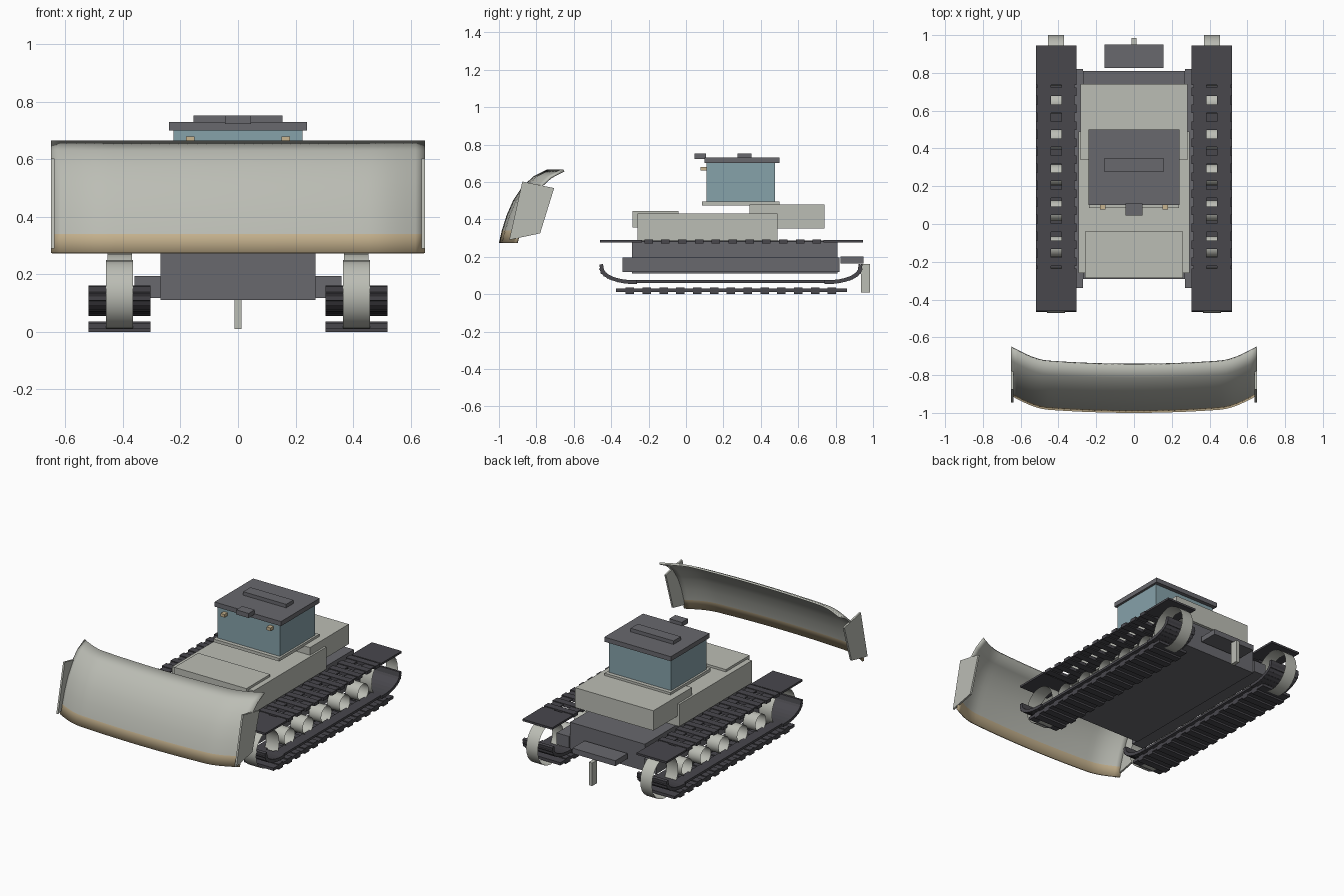
import bpy, bmesh, math
from mathutils import Vector

if "Cube" in bpy.data.objects:
    bpy.data.objects.remove(bpy.data.objects["Cube"], do_unlink=True)


def material(name, rgb):
    m = bpy.data.materials.new(name)
    m.use_nodes = True
    m.diffuse_color = (*rgb, 1)
    m.node_tree.nodes["Principled BSDF"].inputs["Base Color"].default_value = (*rgb, 1)
    return m


LIGHT = material("pale_grey", (0.50, 0.51, 0.46))
DARK = material("steel_grey", (0.14, 0.14, 0.155))
TRACK = material("track_black", (0.065, 0.063, 0.073))
GLASS = material("blue_glass", (0.24, 0.36, 0.40))
TAN = material("edge_tan", (0.58, 0.46, 0.28))


def finish(name, bm, *mats):
    me = bpy.data.meshes.new(name)
    bm.to_mesh(me)
    bm.free()
    for m in mats:
        me.materials.append(m)
    ob = bpy.data.objects.new(name, me)
    bpy.context.collection.objects.link(ob)
    return ob


def add_box(bm, x, y, z):
    """Box from three (low, high) ranges."""
    vs = bmesh.ops.create_cube(bm, size=1)["verts"]
    for v in vs:
        v.co = [(a + b) / 2 + c * (b - a) for c, (a, b) in zip(v.co, (x, y, z))]
    return vs


def box(name, x, y, z, mat):
    bm = bmesh.new()
    add_box(bm, x, y, z)
    return finish(name, bm, mat)


def ring(name, x, y, z, r, width):
    """Open drum with its axle along x."""
    bpy.ops.mesh.primitive_cylinder_add(vertices=24, radius=r, depth=width, end_fill_type='NOTHING',
                                        location=(x, y, z), rotation=(0, math.pi / 2, 0))
    ob = bpy.context.object
    ob.name = name
    ob.data.materials.append(LIGHT)
    bpy.ops.object.shade_smooth()


def sym(w):
    return (-w, w)


# Hull, body and cab
box("hull", sym(0.27), (-0.29, 0.81), (0.11, 0.285), DARK)
box("body", sym(0.295), (-0.26, 0.49), (0.285, 0.43), LIGHT)
box("front_cover", sym(0.26), (-0.285, -0.04), (0.355, 0.445), LIGHT)
box("engine_box", sym(0.282), (0.34, 0.74), (0.35, 0.48), LIGHT)
box("cab_base", sym(0.238), (0.085, 0.50), (0.475, 0.495), LIGHT)
box("cab_glass", sym(0.225), (0.11, 0.475), (0.495, 0.705), GLASS)
box("cab_roof", sym(0.24), (0.10, 0.50), (0.70, 0.73), DARK)
box("roof_hatch", sym(0.155), (0.275, 0.35), (0.73, 0.753), DARK)
box("roof_sensor", sym(0.045), (0.045, 0.108), (0.722, 0.752), DARK)
box("rear_hitch", sym(0.155), (0.825, 0.95), (0.165, 0.20), DARK)
box("tow_pin", sym(0.012), (0.935, 0.985), (0.01, 0.16), LIGHT)


def shoe_arc(bm, x, cy, cz, ry, rz, side):
    """Tilted shoes sweeping under one end wheel."""
    for i in range(8):
        a = math.radians(4 + i * 12)
        t = math.atan2(rz * math.cos(a), ry * math.sin(a)) * side
        vs = add_box(bm, x, (-0.025, 0.025), (-0.01, 0.01))
        for v in vs:
            yy, zz = v.co.y, v.co.z
            v.co.y = cy + side * ry * math.cos(a) + yy * math.cos(t) - zz * math.sin(t)
            v.co.z = cz - rz * math.sin(a) + yy * math.sin(t) + zz * math.cos(t)


for side, s in (("left", 1), ("right", -1)):
    def span(a, b):
        return tuple(sorted((s * a, s * b)))

    wide = span(0.305, 0.52)
    # Upper run: end plates, two rails and spaced shoes
    bm = bmesh.new()
    for y in ((-0.46, -0.235), (0.735, 0.945)):
        add_box(bm, wide, y, (0.277, 0.29))
    for a in (0.315, 0.44):
        add_box(bm, span(a, a + 0.07), (-0.24, 0.74), (0.279, 0.288))
    for i in range(11):
        y = -0.20 + 0.09 * i
        add_box(bm, wide, (y - 0.023, y + 0.023), (0.272, 0.293))
    finish(side + "_upper_track", bm, TRACK)

    # Lower run: ground plate with cleats, and a chain rail above it
    bm = bmesh.new()
    add_box(bm, wide, (-0.375, 0.86), (0.012, 0.03))
    for i in range(13):
        y = -0.30 + 0.09 * i
        add_box(bm, wide, (y - 0.023, y + 0.023), (0.0, 0.036))
    for a in (0.315, 0.44):
        add_box(bm, span(a, a + 0.07), (-0.30, 0.78), (0.06, 0.075))
    shoe_arc(bm, wide, -0.28, 0.14, 0.17, 0.075, -1)
    shoe_arc(bm, wide, 0.76, 0.14, 0.17, 0.075, 1)
    finish(side + "_lower_track", bm, TRACK)

    # Side frame and wheels
    box(side + "_track_frame", span(0.27, 0.36), (-0.34, 0.82), (0.118, 0.195), DARK)
    ring(side + "_front_idler", s * 0.412, -0.35, 0.13, 0.12, 0.095)
    ring(side + "_rear_sprocket", s * 0.412, 0.865, 0.14, 0.135, 0.085)
    for i in range(5):
        ring(side + "_roller", s * 0.412, -0.12 + 0.19 * i, 0.12, 0.055, 0.09)

    # Push arm stub and cab lamp
    d = Vector((s * 0.045, -0.05, -0.01))
    bpy.ops.mesh.primitive_cylinder_add(vertices=12, radius=0.018, depth=d.length,
                                        location=(s * 0.29, -0.265, 0.157),
                                        rotation=d.to_track_quat('Z', 'Y').to_euler())
    arm = bpy.context.object
    arm.name = side + "_push_arm"
    arm.data.materials.append(LIGHT)
    bpy.ops.object.shade_smooth_by_angle()
    box(side + "_lamp", span(0.152, 0.18), (0.078, 0.11), (0.66, 0.68), TAN)

    # Blade end plate
    bm = bmesh.new()
    edge = [(-0.945, 0.29), (-0.78, 0.325), (-0.705, 0.567), (-0.875, 0.602)]
    f = bm.faces.new([bm.verts.new((s * 0.638, y, z)) for y, z in edge])
    ext = bmesh.ops.extrude_face_region(bm, geom=[f])["geom"]
    for v in ext:
        if isinstance(v, bmesh.types.BMVert):
            v.co.x += s * 0.012
    bmesh.ops.recalc_face_normals(bm, faces=bm.faces)
    finish(side + "_blade_end", bm, LIGHT)


# Curved blade swept sideways, its ends bent back
def sweep(x):
    t = min(max((abs(x) - 0.46) / 0.19, 0), 1)
    return 0.02 * min(abs(x) / 0.5, 1) ** 2 + 0.07 * t * t * (1.6 - 0.6 * t)


profile = [(-1.0, 0.275), (-0.985, 0.34), (-0.96, 0.42), (-0.925, 0.5),
           (-0.875, 0.575), (-0.815, 0.63), (-0.745, 0.666)]
bm = bmesh.new()
xs = [-0.65 + 1.3 * i / 40 for i in range(41)]
grid = [[bm.verts.new((x, y + sweep(x), z)) for y, z in profile] for x in xs]
for a, b in zip(grid, grid[1:]):
    for j in range(len(profile) - 1):
        f = bm.faces.new((a[j], b[j], b[j + 1], a[j + 1]))
        f.material_index = 1 if j == 0 else 0
blade = finish("blade", bm, LIGHT, TAN)
mod = blade.modifiers.new("thickness", 'SOLIDIFY')
mod.thickness = 0.012
bpy.ops.object.select_all(action='DESELECT')
blade.select_set(True)
bpy.context.view_layer.objects.active = blade
bpy.ops.object.shade_smooth_by_angle()
